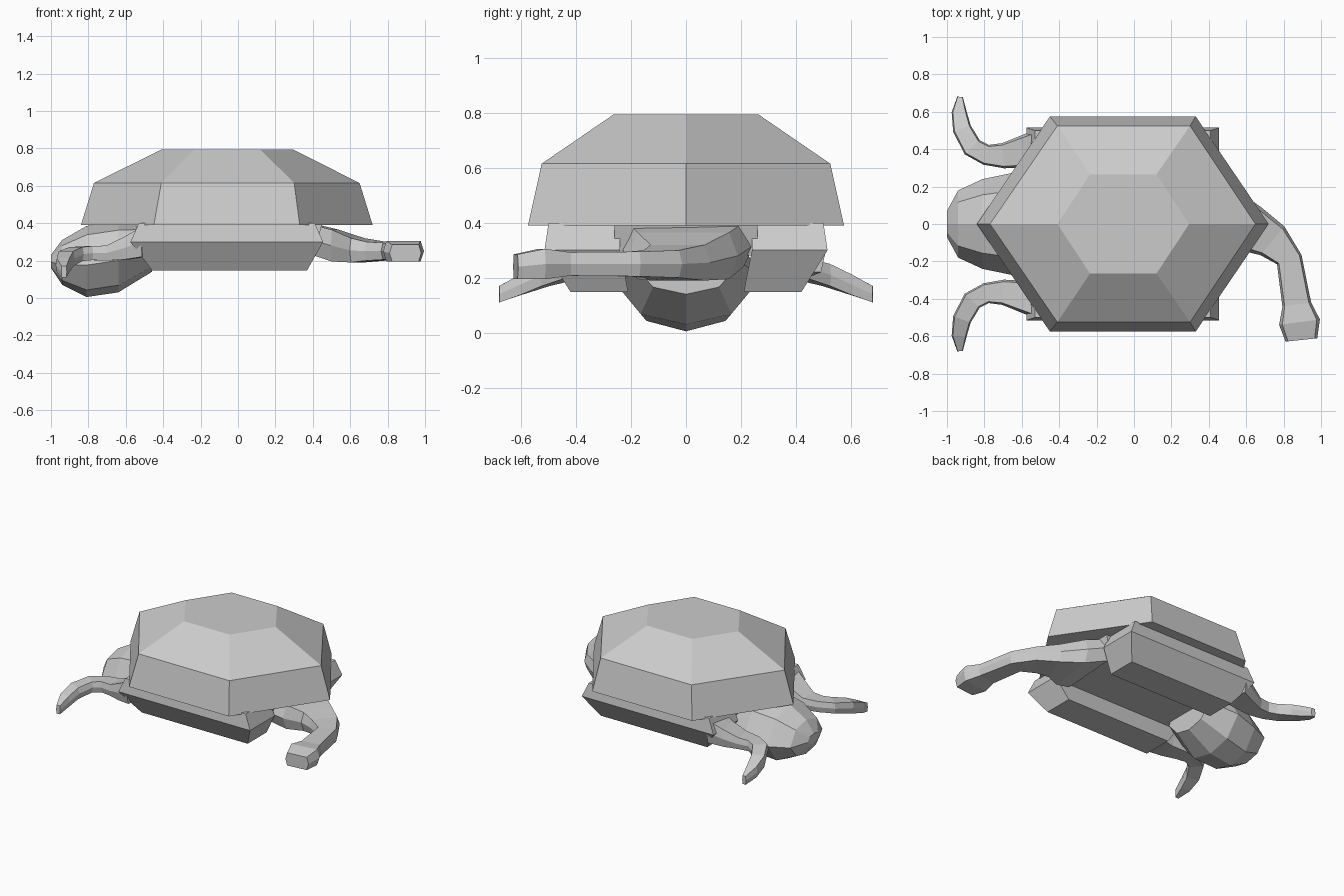
import bpy
from mathutils import Vector

if "Cube" in bpy.data.objects:
    bpy.data.objects.remove(bpy.data.objects["Cube"])


def loft(name, rings):
    """Skin equal-sized rings of points and cap both ends."""
    n = len(rings[0])
    verts = [tuple(p) for r in rings for p in r]
    faces = [(i * n + j, i * n + (j + 1) % n, (i + 1) * n + (j + 1) % n, (i + 1) * n + j)
             for i in range(len(rings) - 1) for j in range(n)]
    faces += [tuple(reversed(range(n))), tuple(range(len(verts) - n, len(verts)))]
    me = bpy.data.meshes.new(name)
    me.from_pydata(verts, [], faces)
    ob = bpy.data.objects.new(name, me)
    bpy.context.collection.objects.link(ob)
    bpy.context.view_layer.objects.active = ob
    ob.select_set(True)
    bpy.ops.object.mode_set(mode='EDIT')
    bpy.ops.mesh.select_all(action='SELECT')
    bpy.ops.mesh.normals_make_consistent(inside=False)
    bpy.ops.object.mode_set(mode='OBJECT')
    ob.select_set(False)
    return ob


def hexagon(z, x0, x1, x2, x3, y):
    return [(x0, 0, z), (x1, -y, z), (x2, -y, z), (x3, 0, z), (x2, y, z), (x1, y, z)]


def rect(z, x0, x1, y0, y1):
    return [(x0, y0, z), (x1, y0, z), (x1, y1, z), (x0, y1, z)]


def limb(name, stations):
    """Flattened six-sided tube along (x, y, z, width, height) stations."""
    pts = [Vector(s[:3]) for s in stations]
    rings = []
    for i, (x, y, z, w, h) in enumerate(stations):
        t = pts[min(i + 1, len(pts) - 1)] - pts[max(i - 1, 0)]
        side = Vector((-t.y, t.x, 0)).normalized()
        rings.append([pts[i] + side * (a * w) + Vector((0, 0, b * h)) for a, b in
                      ((.5, 0), (.42, .5), (-.42, .5), (-.5, 0), (-.42, -.5), (.42, -.5))])
    return loft(name, rings)


def mirror_y(ob):
    ob.modifiers.new("mirror", 'MIRROR').use_axis = (False, True, False)


# Faceted dome shell
loft("shell", [hexagon(.39, -.84, -.45, .33, .72, .575),
               hexagon(.615, -.77, -.41, .30, .65, .525),
               hexagon(.793, -.41, -.235, .12, .295, .265)])

# Bevelled side blocks under the shell, and the belly between them
mirror_y(loft("side_block", [rect(.148, -.46, .37, .21, .42),
                             rect(.30, -.575, .455, .24, .515),
                             rect(.40, -.53, .41, .24, .50)]))
loft("belly", [rect(.28, -.52, .42, -.26, .26), rect(.40, -.55, .45, -.26, .26)])

# Low-poly head: (x, half width, bottom z, top z)
octa = ((0, -1), (.6, -.8), (1, -.1), (.65, .75), (0, 1), (-.65, .75), (-1, -.1), (-.6, -.8))
loft("head", [[(x, a * w, (lo + hi) / 2 + b * (hi - lo) / 2) for a, b in octa]
              for x, w, lo, hi in ((-1, .07, .16, .23), (-.94, .18, .07, .31),
                                   (-.81, .24, .005, .385), (-.64, .275, .03, .41),
                                   (-.46, .20, .14, .40))])

# Curved front flippers
mirror_y(limb("front_flipper", [(-.50, .40, .30, .22, .16), (-.60, .385, .265, .17, .12),
                                (-.70, .365, .24, .135, .08), (-.79, .37, .24, .11, .075),
                                (-.865, .41, .235, .11, .075), (-.92, .51, .21, .10, .08),
                                (-.935, .60, .175, .08, .075), (-.93, .68, .14, .03, .06)]))

# Tail bending round to the front
limb("tail", [(.38, 0, .32, .50, .16), (.52, -.01, .28, .40, .17), (.64, -.03, .255, .25, .13),
              (.74, -.09, .25, .20, .10), (.83, -.19, .25, .14, .09),
              (.87, -.43, .25, .155, .085), (.885, -.525, .25, .22, .11),
              (.895, -.62, .24, .17, .09)])
